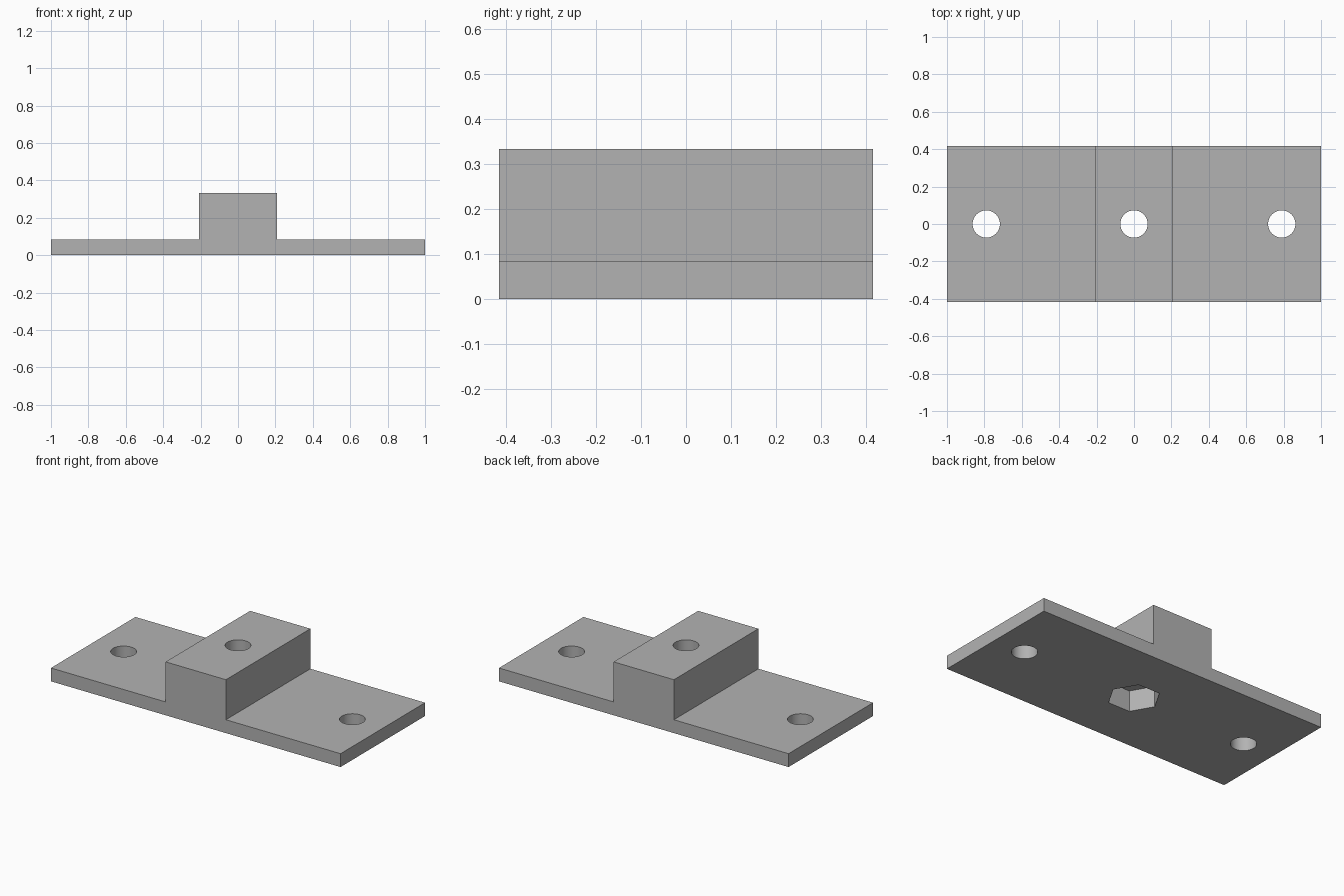
import bpy, bmesh, math

old = bpy.data.objects.get("Cube")
if old:
    bpy.data.objects.remove(old, do_unlink=True)

HALF_LENGTH, HALF_DEPTH = 1.0, 0.4167
BLOCK_HALF, PLATE_TOP, BLOCK_TOP = 0.2083, 0.0833, 0.3333
HOLE_X, HOLE_RADIUS = 0.79, 0.073
NUT_RADIUS, NUT_DEPTH = 0.149, 0.13

grey = bpy.data.materials.new("plain grey")
grey.use_nodes = True
colour = (0.45, 0.45, 0.45, 1)
grey.diffuse_color = colour
grey.node_tree.nodes["Principled BSDF"].inputs["Base Color"].default_value = colour


def make_object(name, bm):
    bmesh.ops.recalc_face_normals(bm, faces=bm.faces[:])
    mesh = bpy.data.meshes.new(name)
    bm.to_mesh(mesh)
    bm.free()
    mesh.materials.append(grey)
    obj = bpy.data.objects.new(name, mesh)
    bpy.context.collection.objects.link(obj)
    return obj


def cut(target, x, radius, sides, bottom, top):
    """Cut a vertical prism out of the target."""
    bm = bmesh.new()
    ring = [bm.verts.new((x + radius * math.cos(math.tau * i / sides),
                          radius * math.sin(math.tau * i / sides), bottom))
            for i in range(sides)]
    face = bm.faces.new(ring)
    extruded = bmesh.ops.extrude_face_region(bm, geom=[face])["geom"]
    bmesh.ops.translate(bm, vec=(0, 0, top - bottom),
                        verts=[g for g in extruded if isinstance(g, bmesh.types.BMVert)])
    cutter = make_object("hole_cutter", bm)
    cutter.hide_render = True
    mod = target.modifiers.new("hole", "BOOLEAN")
    mod.operation = "DIFFERENCE"
    mod.solver = "EXACT"
    mod.object = cutter
    bpy.ops.object.modifier_apply(modifier=mod.name)
    bpy.data.objects.remove(cutter, do_unlink=True)


# Base plate and raised block as one stepped profile
half = [(HALF_LENGTH, 0), (HALF_LENGTH, PLATE_TOP),
        (BLOCK_HALF, PLATE_TOP), (BLOCK_HALF, BLOCK_TOP)]
profile = half + [(-x, z) for x, z in reversed(half)]
bm = bmesh.new()
front = bm.faces.new([bm.verts.new((x, -HALF_DEPTH, z)) for x, z in profile])
extruded = bmesh.ops.extrude_face_region(bm, geom=[front])["geom"]
bmesh.ops.translate(bm, vec=(0, 2 * HALF_DEPTH, 0),
                    verts=[g for g in extruded if isinstance(g, bmesh.types.BMVert)])
bracket = make_object("mounting_bracket", bm)
bpy.ops.object.select_all(action="DESELECT")
bracket.select_set(True)
bpy.context.view_layer.objects.active = bracket

# Three round through holes, and a hexagonal nut pocket underneath
for x in (-HOLE_X, 0, HOLE_X):
    cut(bracket, x, HOLE_RADIUS, 48, -0.1, 0.5)
cut(bracket, 0, NUT_RADIUS, 6, -0.1, NUT_DEPTH)

bpy.ops.object.shade_smooth_by_angle(angle=math.radians(30))
